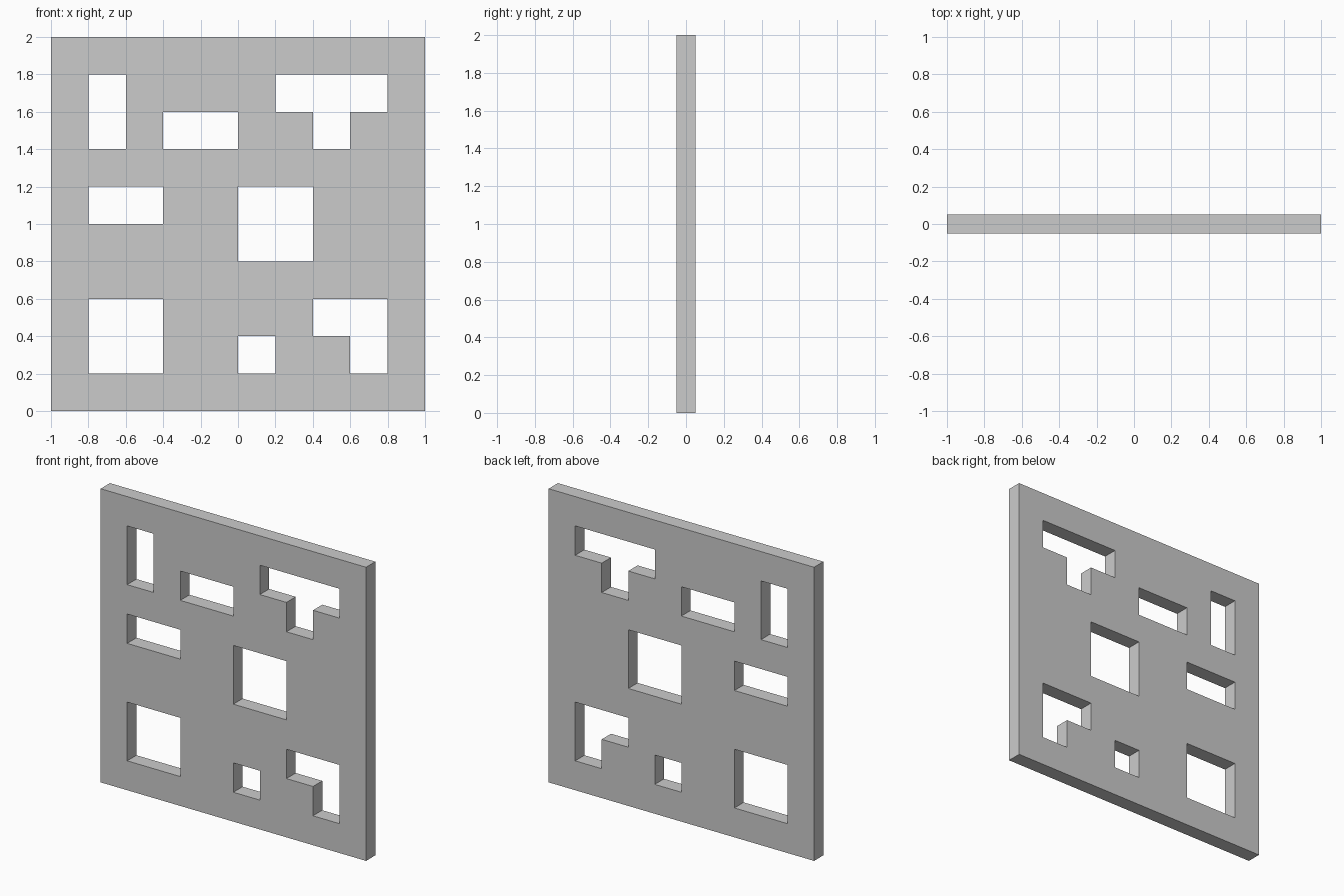
import bpy, bmesh

if "Cube" in bpy.data.objects:
    bpy.data.objects.remove(bpy.data.objects["Cube"])

CELL = 0.2
THICK = 0.1

# Panel layout, top row first: '#' is solid, '.' is an opening
ROWS = [
    "##########",
    "#.####...#",
    "#.#..##.##",
    "##########",
    "#..##..###",
    "#####..###",
    "##########",
    "#..####..#",
    "#..##.##.#",
    "##########",
]

bm = bmesh.new()
verts = {}


def corner(i, j):
    """Shared grid corner on the front plane."""
    if (i, j) not in verts:
        verts[i, j] = bm.verts.new((-1 + i * CELL, -THICK / 2, j * CELL))
    return verts[i, j]


# Front sheet of solid cells
for j, row in enumerate(reversed(ROWS)):
    for i, c in enumerate(row):
        if c == "#":
            bm.faces.new([corner(i, j), corner(i + 1, j),
                          corner(i + 1, j + 1), corner(i, j + 1)])

# Extrude to the back to give the panel its thickness
ext = bmesh.ops.extrude_face_region(bm, geom=bm.faces[:], use_keep_orig=True)
back = [g for g in ext["geom"] if isinstance(g, bmesh.types.BMVert)]
bmesh.ops.translate(bm, verts=back, vec=(0, THICK, 0))
bmesh.ops.recalc_face_normals(bm, faces=bm.faces[:])

mesh = bpy.data.meshes.new("pierced_panel")
bm.to_mesh(mesh)
bm.free()
panel = bpy.data.objects.new("pierced_panel", mesh)
bpy.context.collection.objects.link(panel)
